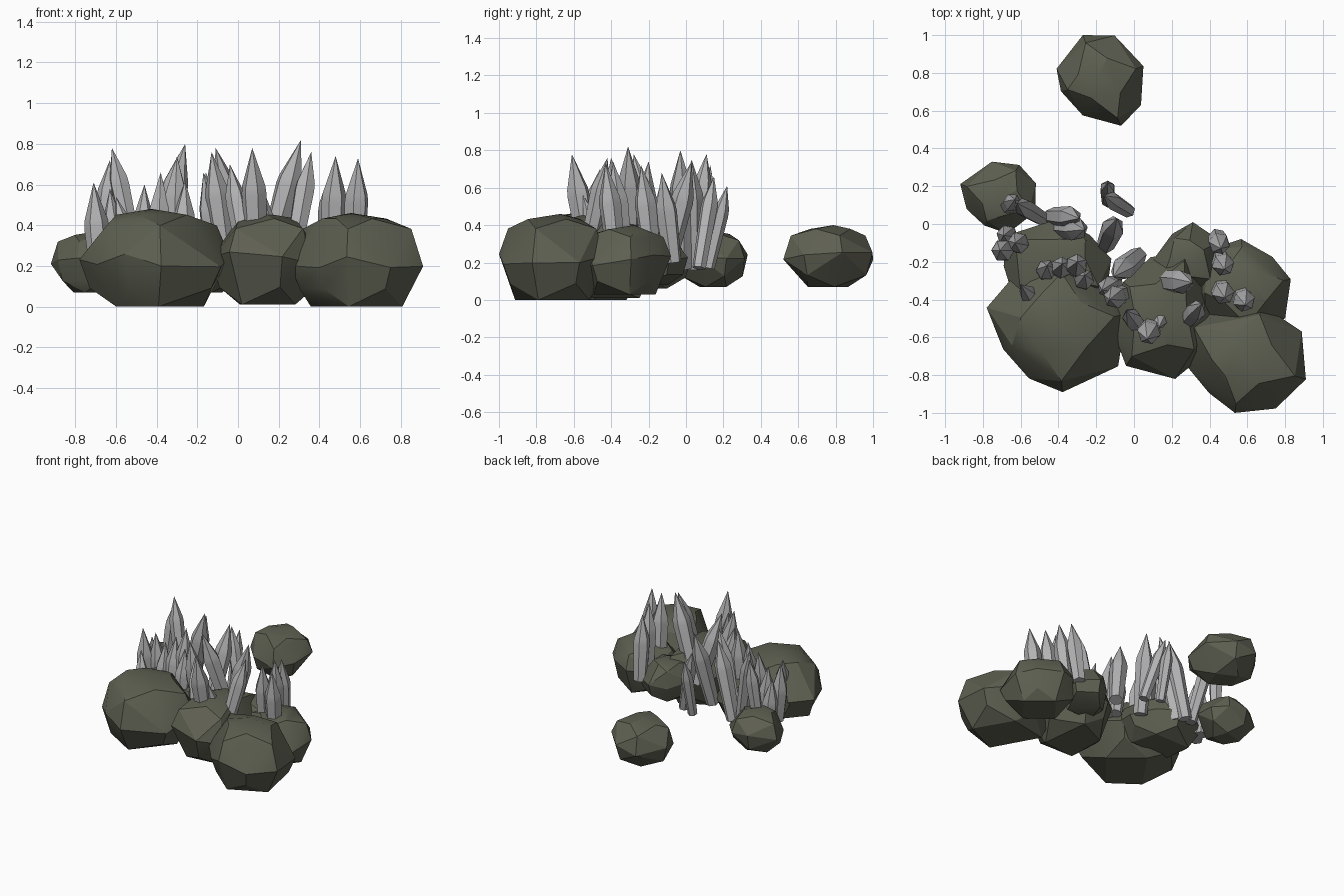
import bpy, bmesh, math, random
from mathutils import Vector

if "Cube" in bpy.data.objects:
    bpy.data.objects.remove(bpy.data.objects["Cube"])

random.seed(11)


def material(name, rgb):
    m = bpy.data.materials.new(name)
    m.diffuse_color = (*rgb, 1)
    m.use_nodes = True
    m.node_tree.nodes["Principled BSDF"].inputs["Base Color"].default_value = m.diffuse_color
    return m


STONE = material("mossy stone", (0.112, 0.116, 0.083))
CRYSTAL = material("grey crystal", (0.45, 0.45, 0.46))


def finish(name, bm, mat, angle):
    bmesh.ops.recalc_face_normals(bm, faces=bm.faces)
    mesh = bpy.data.meshes.new(name)
    bm.to_mesh(mesh)
    bm.free()
    mesh.materials.append(mat)
    ob = bpy.data.objects.new(name, mesh)
    bpy.context.collection.objects.link(ob)
    bpy.ops.object.select_all(action='DESELECT')
    ob.select_set(True)
    bpy.context.view_layer.objects.active = ob
    bpy.ops.object.shade_smooth_by_angle(angle=math.radians(angle))


def rock(name, low, high, chamfer=None, sides=8, foot=0.66):
    """Faceted boulder: hull of squarish rings fitted between two box corners.
    The chamfer angle (degrees) flattens one side of the plan."""
    bm = bmesh.new()
    spin = random.uniform(0, math.tau)
    for i in range(sides):
        a = spin + math.tau * (i + random.uniform(-0.2, 0.2)) / sides
        c, s = math.cos(a), math.sin(a)
        r = random.uniform(0.97, 1.05) / (abs(c) ** 2.5 + abs(s) ** 2.5) ** 0.4
        if chamfer is not None:
            r *= 1 - 0.27 * max(0, math.cos(a - math.radians(chamfer))) ** 4
        # Widest ring, then alternating foot, shoulder and crown corners
        rings = [(1, random.uniform(-0.2, 0.15))]
        rings += [(foot, -1), (0.83, 0.66)] if i % 2 else [(0.86, -0.62), (0.50, 0.88)]
        for k, z in rings:
            bm.verts.new((c * r * k, s * r * k, z))
    bm.verts.new((random.uniform(-0.2, 0.2), random.uniform(-0.2, 0.2), 1))
    bmesh.ops.convex_hull(bm, input=bm.verts)
    bmesh.ops.delete(bm, geom=[v for v in bm.verts if not v.link_faces], context='VERTS')
    for k in range(3):
        vals = [v.co[k] for v in bm.verts]
        lo, span = min(vals), max(vals) - min(vals)
        for v in bm.verts:
            v.co[k] = low[k] + (v.co[k] - lo) / span * (high[k] - low[k])
    # Merge nearly flat neighbours into broad facets
    bmesh.ops.dissolve_limit(bm, angle_limit=math.radians(10),
                             verts=bm.verts, edges=bm.edges)
    finish(name, bm, STONE, 24)


# Three large boulders along the front
rock("left_boulder", (-0.78, -0.89, 0), (-0.04, -0.20, 0.48), 222, 9)
rock("middle_boulder", (-0.13, -0.82, 0.01), (0.42, -0.14, 0.46), 130)
rock("right_boulder", (0.26, -1, 0), (0.91, -0.42, 0.46), 218, 9, 0.7)
# Boulders tucked behind them
rock("right_back_boulder", (0.33, -0.58, 0.03), (0.83, -0.08, 0.40), 45)
rock("centre_back_boulder", (0.10, -0.37, 0.08), (0.46, 0.01, 0.37), 135, 7)
rock("left_back_boulder", (-0.69, -0.42, 0.06), (-0.12, 0.03, 0.38), 45)
# Small boulder at the side and a detached one behind
rock("small_left_boulder", (-0.92, -0.05, 0.07), (-0.52, 0.33, 0.37), 225, 8, 0.45)
rock("detached_boulder", (-0.41, 0.52, 0.07), (0.05, 1, 0.40), 225, 8, 0.45)


def crystal(name, base, tip, radius, sides=6):
    """Prism that widens slightly to a shoulder and ends in a point."""
    axis = tip - base
    turn = axis.to_track_quat('Z', 'Y')
    spin = random.uniform(0, math.tau)
    shoulder = axis.length - radius * 3
    bm = bmesh.new()
    rings = []
    for r, z in ((0.8, 0), (1.0, shoulder - 0.04), (0.93, shoulder)):
        angles = [spin + math.tau * i / sides for i in range(sides)]
        rings.append([bm.verts.new(base + turn @ Vector(
            (math.cos(a) * r * radius, math.sin(a) * r * radius, z))) for a in angles])
    apex = bm.verts.new(tip)
    bm.faces.new(rings[0])
    for i in range(sides):
        j = (i + 1) % sides
        for a, b in zip(rings, rings[1:]):
            bm.faces.new((a[i], a[j], b[j], b[i]))
        bm.faces.new((rings[-1][i], rings[-1][j], apex))
    finish(name, bm, CRYSTAL, 15)


def cluster(name, foot_z, lean, *tips, girth=1.0):
    """Crystals sharing one foot height and lean; taller ones are thicker."""
    for k, tip in enumerate(tips, 1):
        tip = Vector(tip)
        base = Vector((tip.x - lean[0], tip.y - lean[1], foot_z))
        crystal(f"{name}_crystal_{k}", base, tip, girth * (0.03 + 0.042 * tip.z))


# Upright groups
cluster("left", 0.17, (-0.03, 0), (-0.71, -0.14, 0.61), (-0.63, -0.10, 0.58),
        (-0.69, -0.06, 0.52), girth=1.1)
cluster("right", 0.20, (0.02, -0.06),
        (0.46, -0.13, 0.68), (0.48, -0.24, 0.72), (0.48, -0.39, 0.74), (0.59, -0.43, 0.73))
cluster("front", 0.28, (-0.02, -0.08), (0.07, -0.61, 0.78), (0.13, -0.55, 0.56))
cluster("inner_left", 0.25, (0.01, 0.04), (-0.46, -0.22, 0.60), (-0.38, -0.21, 0.66),
        (-0.30, -0.20, 0.74), (-0.26, -0.27, 0.62))
# Leaning groups
cluster("side", 0.17, (0.05, 0.05), (-0.63, 0.13, 0.72), girth=0.8)
cluster("tall_side", 0.17, (-0.13, 0.08), (-0.62, 0.11, 0.78),
        (-0.16, 0.15, 0.66), girth=0.8)
cluster("rear", 0.17, (0, 0.10), (-0.14, 0.22, 0.61), girth=0.75)
cluster("back", 0.17, (0.14, -0.01), (-0.26, -0.03, 0.80), (-0.29, 0.03, 0.75))
cluster("tall_back", 0.17, (0.06, 0.14), (-0.09, 0.03, 0.74))
cluster("centre", 0.25, (-0.13, -0.11), (-0.11, -0.28, 0.78))
cluster("inner_centre", 0.25, (-0.07, -0.03), (-0.13, -0.40, 0.76), (-0.17, -0.35, 0.66))
cluster("inner_front", 0.28, (-0.07, 0.09), (-0.04, -0.46, 0.70), (-0.60, -0.32, 0.54),
        girth=0.85)
cluster("tall_right", 0.25, (0.16, -0.01), (0.31, -0.31, 0.82))
cluster("leaning_right", 0.25, (0.09, 0.11), (0.36, -0.42, 0.76), girth=0.85)
